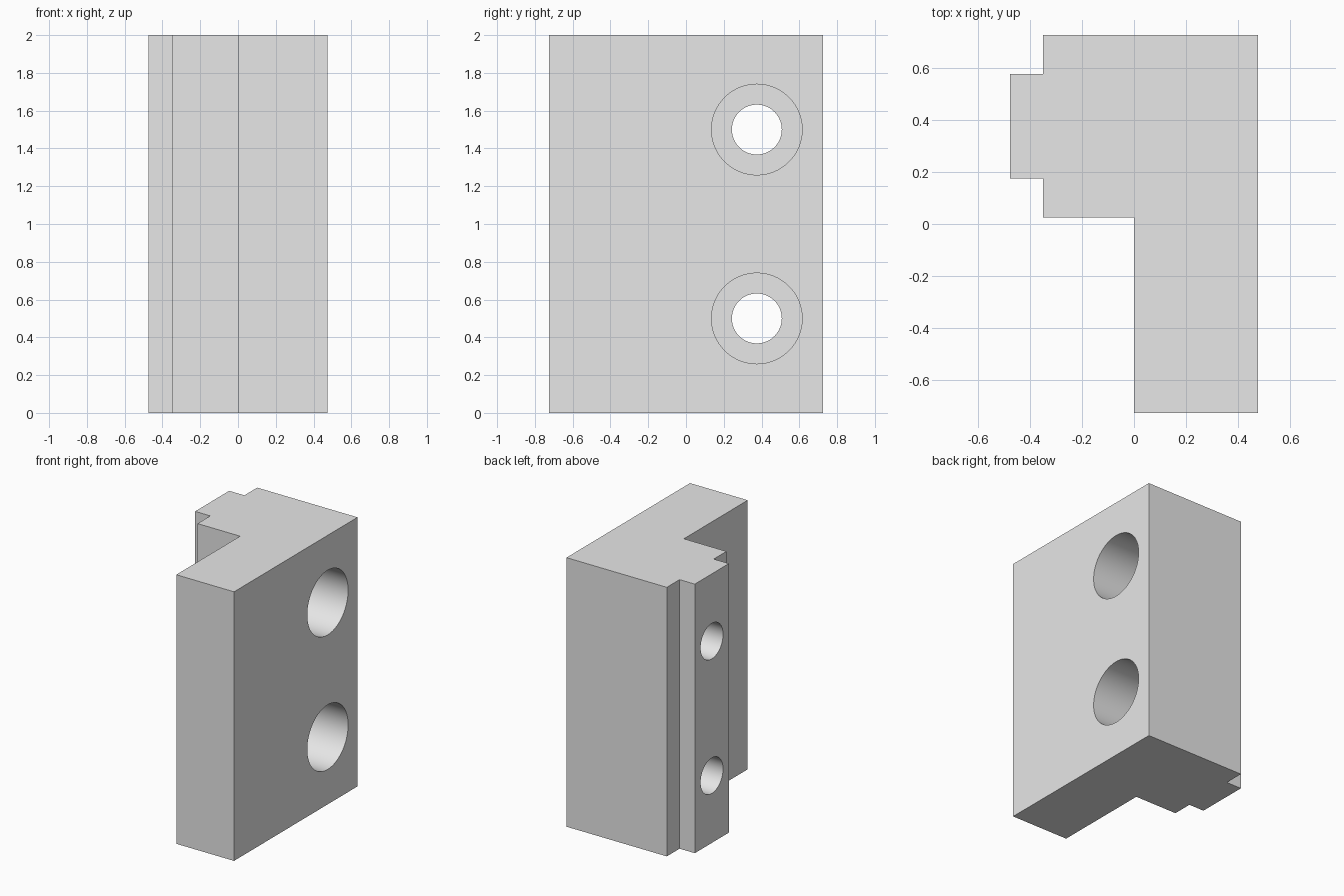
import bpy, bmesh, math

if "Cube" in bpy.data.objects:
    bpy.data.objects.remove(bpy.data.objects["Cube"])

HEIGHT = 2.0
HOLE_Y = 0.375
HOLE_Z = (0.5, 1.5)

grey = bpy.data.materials.new("plain grey")
grey.diffuse_color = (0.8, 0.8, 0.8, 1)
grey.use_nodes = True
grey.node_tree.nodes["Principled BSDF"].inputs["Base Color"].default_value = grey.diffuse_color

# L-shaped jaw profile with a locating tongue, seen from above
profile = [(0, -0.725), (0.475, -0.725), (0.475, 0.725), (-0.35, 0.725),
           (-0.35, 0.575), (-0.475, 0.575), (-0.475, 0.175), (-0.35, 0.175),
           (-0.35, 0.025), (0, 0.025)]

bm = bmesh.new()
base = bm.faces.new([bm.verts.new((x, y, 0)) for x, y in profile])
top = bmesh.ops.extrude_face_region(bm, geom=[base])["geom"]
bmesh.ops.translate(bm, vec=(0, 0, HEIGHT),
                    verts=[v for v in top if isinstance(v, bmesh.types.BMVert)])
bmesh.ops.recalc_face_normals(bm, faces=bm.faces)
mesh = bpy.data.meshes.new("jaw_block")
bm.to_mesh(mesh)
bm.free()
jaw = bpy.data.objects.new("jaw_block", mesh)
bpy.context.collection.objects.link(jaw)
mesh.materials.append(grey)


def bore(name, radius, x0, x1, z):
    """Cut a round hole along x from x0 to x1."""
    bpy.ops.mesh.primitive_cylinder_add(
        vertices=96, radius=radius, depth=x1 - x0,
        location=((x0 + x1) / 2, HOLE_Y, z), rotation=(0, math.pi / 2, 0))
    cutter = bpy.context.object
    cutter.name = name
    cutter.data.materials.append(grey)
    bpy.context.view_layer.objects.active = jaw
    mod = jaw.modifiers.new(name, 'BOOLEAN')
    mod.operation = 'DIFFERENCE'
    mod.solver = 'EXACT'
    mod.object = cutter
    bpy.ops.object.modifier_apply(modifier=mod.name)
    bpy.data.objects.remove(cutter)


# Counterbored screw holes
for z in HOLE_Z:
    bore("screw_hole_cutter", 0.132, -0.6, 0.6, z)
    bore("counterbore_cutter", 0.24, 0.0, 0.6, z)

# Smooth bore walls, crisp block edges
bpy.ops.object.select_all(action='DESELECT')
jaw.select_set(True)
bpy.context.view_layer.objects.active = jaw
bpy.ops.object.shade_smooth_by_angle(angle=math.radians(30))
